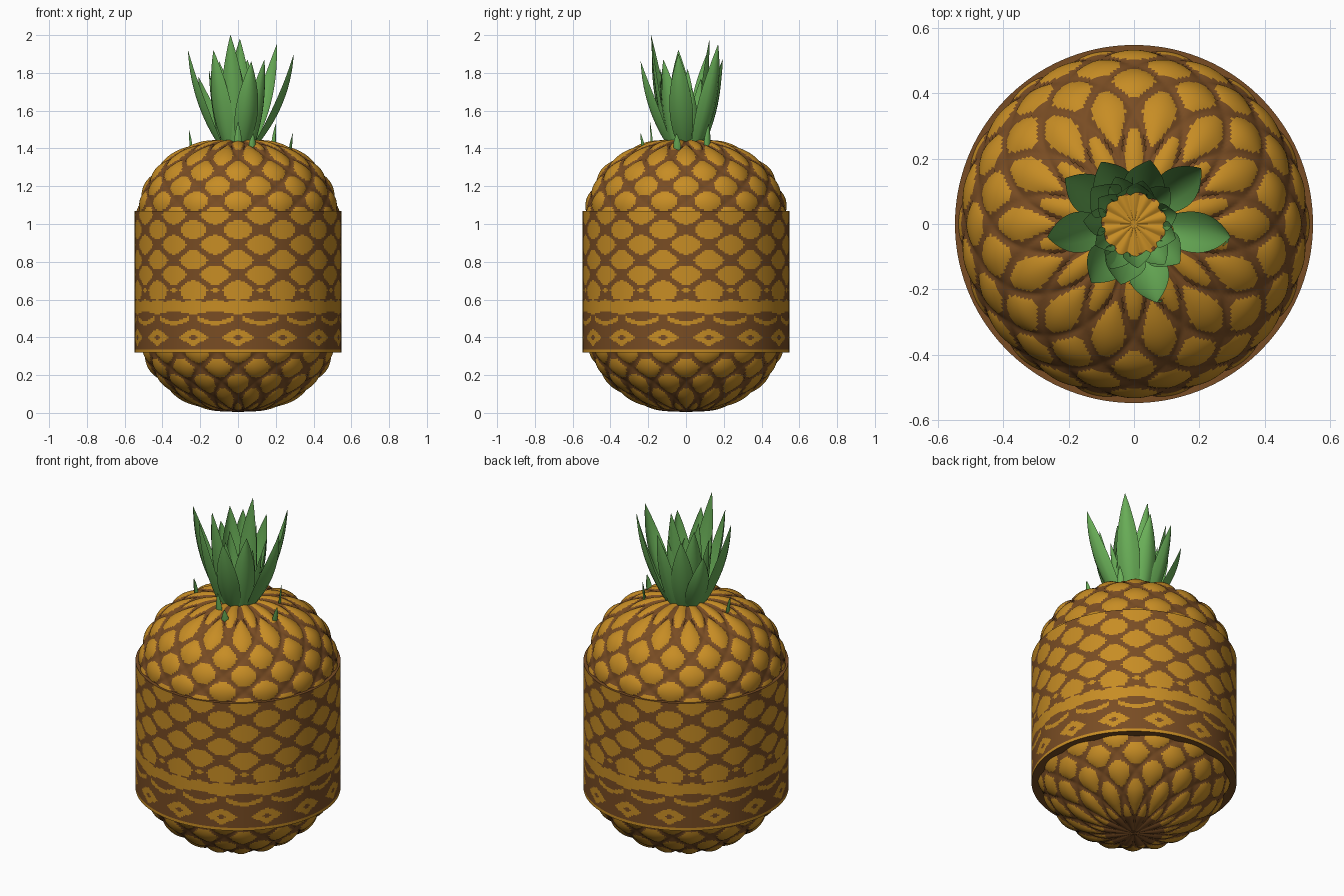
import bpy
from math import sin, cos, pi, radians, hypot, atan2
from mathutils import Vector

cube = bpy.data.objects.get("Cube")
if cube:
    bpy.data.objects.remove(cube)

AROUND = 14          # fruit cells around the body
SIDES = AROUND * 20  # mesh columns


def material(name, rgb):
    m = bpy.data.materials.new(name)
    m.use_nodes = True
    m.diffuse_color = (*rgb, 1)
    m.node_tree.nodes["Principled BSDF"].inputs["Base Color"].default_value = (*rgb, 1)
    return m


brown = material("rind brown", (0.19, 0.073, 0.017))
gold = material("golden yellow", (0.57, 0.265, 0.018))
green = material("leaf green", (0.14, 0.42, 0.095))


def add_mesh(name, verts, faces, mats, indices=None, angle=50):
    me = bpy.data.meshes.new(name)
    me.from_pydata(verts, [], faces)
    for m in mats:
        me.materials.append(m)
    me.polygons.foreach_set("use_smooth", [True] * len(faces))
    if indices:
        me.polygons.foreach_set("material_index", indices)
    me.set_sharp_from_angle(angle=radians(angle))
    me.update()
    ob = bpy.data.objects.new(name, me)
    bpy.context.collection.objects.link(ob)
    return ob


def smooth_profile(points, step):
    """Curve through the (z, r) points, sampled evenly."""
    pts = [Vector(p) for p in points]
    out = []
    for i in range(len(pts) - 1):
        p0, p1, p2, p3 = pts[max(i - 1, 0)], pts[i], pts[i + 1], pts[min(i + 2, len(pts) - 1)]
        length = (p2 - p1).length
        m1 = (p2 - p0) * length / max((p2 - p0).length, 1e-6)
        m2 = (p3 - p1) * length / max((p3 - p1).length, 1e-6)
        n = max(1, round(length / step))
        for k in range(n):
            t = k / n
            out.append(p1 * (2*t**3 - 3*t**2 + 1) + m1 * (t**3 - 2*t**2 + t)
                       + p2 * (3*t**2 - 2*t**3) + m2 * (t**3 - t**2))
    return out + [pts[-1]]


def lattice(u, v):
    """1 at each cell centre, 0 on the diagonal grooves between cells."""
    return abs(cos(pi * (u + v)) * cos(pi * (u - v)))


def revolve(name, profile, place, is_gold, caps=False):
    verts, faces, idx = [], [], []
    for z, r in profile:
        for i in range(SIDES):
            a = 2 * pi * i / SIDES
            rr, zz = place(AROUND * i / SIDES, z, r)
            verts.append((rr * sin(a), -rr * cos(a), zz))
    for k in range(len(profile) - 1):
        z, r = (profile[k] + profile[k + 1]) / 2
        for i in range(SIDES):
            j = (i + 1) % SIDES
            a, b = k * SIDES, (k + 1) * SIDES
            faces.append((a + i, a + j, b + j, b + i))
            idx.append(int(is_gold(AROUND * (i + 0.5) / SIDES, z, r)))
    if caps:
        top = (len(profile) - 1) * SIDES
        faces += [tuple(reversed(range(SIDES))), tuple(range(top, top + SIDES))]
        idx += [0, 1]
    return add_mesh(name, verts, faces, [brown, gold], idx)


# Rounded fruit body
def body_cell(u, z):
    return lattice(u, (z - 1.12) / 0.16)


def body_place(u, z, r):
    s = 1 + 0.028 * min(1, r / 0.25) * (body_cell(u, z) ** 0.6 - 0.3)
    return r * s, 0.72 + (z - 0.72) * s


def body_gold(u, z, r):
    if z < 0.025:
        return False
    return r < 0.09 or body_cell(u, z) > 0.27


body_points = [(0.005, 0.004), (0.02, 0.14), (0.045, 0.22), (0.1, 0.325), (0.2, 0.435),
               (0.32, 0.5), (0.5, 0.525), (0.75, 0.53), (1.0, 0.53), (1.1, 0.523),
               (1.2, 0.487), (1.3, 0.42), (1.38, 0.31), (1.425, 0.2), (1.44, 0.09), (1.442, 0.004)]
revolve("fruit_body", smooth_profile(body_points, 0.011), body_place, body_gold, caps=True)


# Bumpy sleeve around the middle, with thin rims
LOW, HIGH, WALL = 0.32, 1.07, 0.547


def sleeve_cell(u, z):
    return lattice(u, (z - 0.65) / (0.16 if z > 0.65 else 0.25))


def sleeve_place(u, z, r):
    return (r + 0.021 * sleeve_cell(u, z) ** 0.7 if r >= WALL else r), z


def sleeve_gold(u, z, r):
    if r < WALL - 0.001:
        return False
    du = abs(u - round(u))               # distance to the column centre
    wave = cos(2 * pi * u)
    if z > 0.6:
        crossing = (0.5 - du) / 0.09 + abs(z - 0.65) / 0.018 < 1
        return crossing or sleeve_cell(u, z) > 0.27
    if z > 0.515:                        # continuous wavy band
        return 0.53 - 0.008 * wave < z < 0.588 + 0.012 * abs(wave)
    if z > 0.455:                        # hanging arcs
        return abs(z - 0.487 - 0.014 * wave) < 0.011 and du > 0.12
    if z < 0.34:                         # hem
        return True
    eye = du / 0.36 + abs(z - 0.4) / 0.05
    return 0.3 < eye < 1


rows = 90
wall = [Vector((LOW + (HIGH - LOW) * k / rows, WALL)) for k in range(rows + 1)]
sleeve = [Vector((LOW, 0.49))] + wall + [Vector((HIGH, 0.515))]
revolve("rind_sleeve", sleeve, sleeve_place, sleeve_gold)


# Crown leaves: cupped blades that sweep out and then up
def leaf(name, base, tip, width, bow=0.95):
    base, tip = Vector(base), Vector(tip)
    a = atan2(tip.y, tip.x)
    out, side = Vector((cos(a), sin(a), 0)), Vector((-sin(a), cos(a), 0))
    reach = hypot(tip.x, tip.y)
    mid = out * reach * bow + Vector((0, 0, base.z + 0.45 * (tip.z - base.z)))
    n, verts, faces = 14, [], []
    for k in range(n + 1):
        t = k / n
        c = base * (1 - t)**2 + mid * 2 * t * (1 - t) + tip * t * t
        w = width / 2 * (sin(pi * (0.17 + 0.83 * t)) ** 0.9 if k < n else 0.01)
        for s in (-1, -0.5, 0, 0.5, 1):
            verts.append(c + side * w * s - out * w * 0.55 * s * s)
    for k in range(n):
        for i in range(4):
            p = k * 5 + i
            faces.append((p, p + 1, p + 6, p + 5))
    return add_mesh(name, verts, faces, [green])


outer_tips = [(0.295, -0.04, 1.9), (-0.265, -0.04, 1.92), (-0.21, 0.14, 1.78),
              (0.205, 0.17, 1.95), (0.07, -0.24, 1.86), (-0.04, -0.185, 2.0),
              (-0.13, -0.18, 1.92), (0.01, 0.125, 1.98), (-0.1, 0.19, 1.86),
              (0.05, 0.195, 1.87), (0.14, -0.12, 1.87), (-0.13, 0.11, 1.9)]
for k, (x, y, z) in enumerate(outer_tips):
    a = atan2(y, x)
    leaf(f"outer_leaf_{k + 1}", (0.105 * cos(a), 0.105 * sin(a), 1.42), (x, y, z), 0.125)

for k in range(11):
    a = 2 * pi * (k + 0.4) / 11
    r = 0.135 + 0.02 * (k % 2)
    leaf(f"inner_leaf_{k + 1}", (0.095 * cos(a), 0.095 * sin(a), 1.42),
         (r * cos(a), r * sin(a), 1.72 + 0.05 * (k % 3)), 0.085)

# Small sprigs standing on the shoulder
sprigs = [(0.29, -0.05, 1.48), (-0.26, -0.04, 1.5), (0.2, 0.12, 1.53),
          (0.0, -0.19, 1.54), (0.08, -0.24, 1.48)]
for k, (x, y, z) in enumerate(sprigs):
    leaf(f"sprig_{k + 1}", (x * 0.96, y * 0.96, 1.37), (x, y, z), 0.04, bow=1.0)
